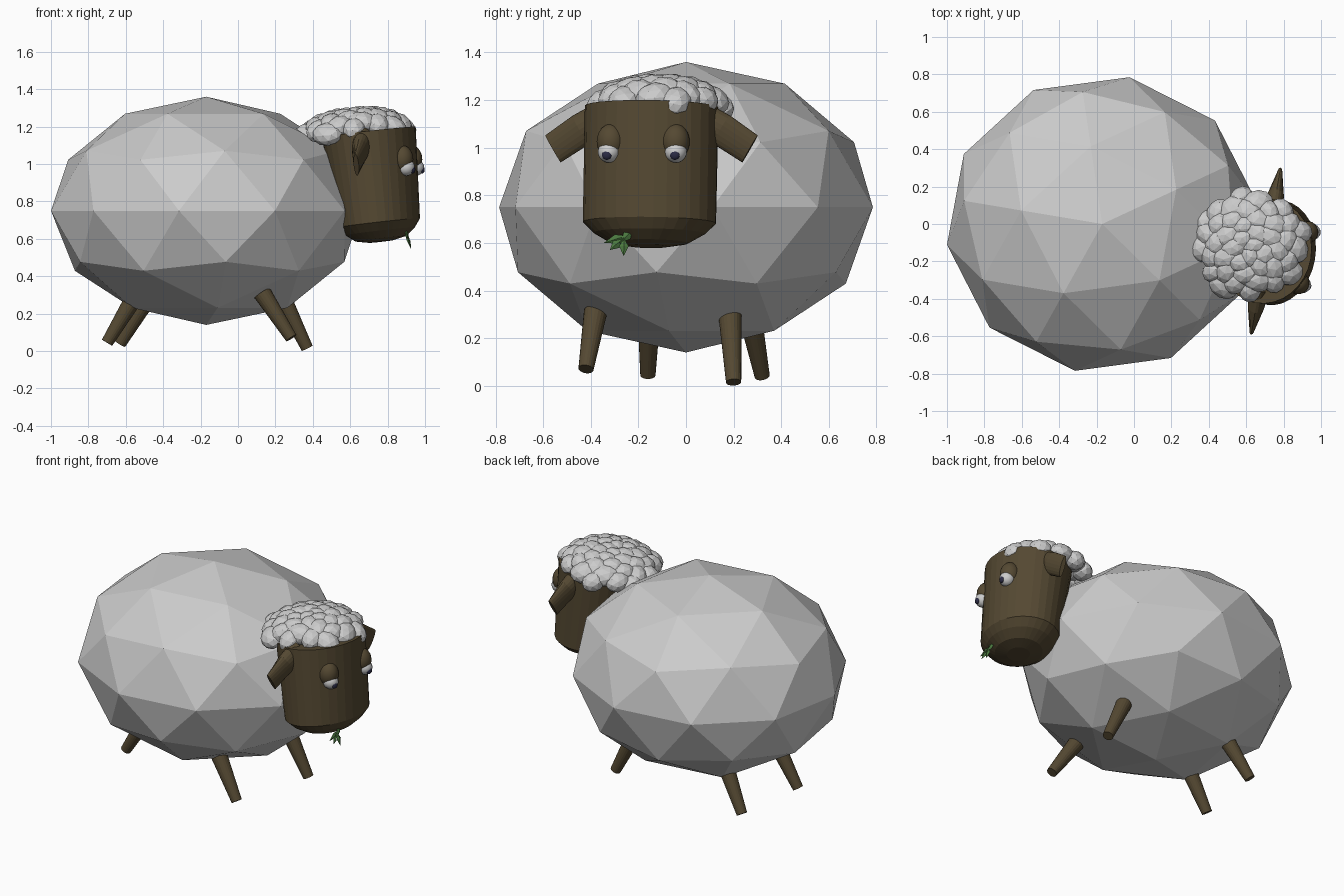
import bpy, bmesh, random
from math import sin, cos, pi, radians, sqrt
from mathutils import Vector, Matrix

if "Cube" in bpy.data.objects:
    bpy.data.objects.remove(bpy.data.objects["Cube"])

random.seed(4)


def material(name, rgb):
    m = bpy.data.materials.new(name)
    m.diffuse_color = (*rgb, 1)
    m.use_nodes = True
    m.node_tree.nodes["Principled BSDF"].inputs["Base Color"].default_value = m.diffuse_color
    return m


BROWN = material("brown", (0.09, 0.066, 0.032))
GREEN = material("green", (0.07, 0.19, 0.05))
DARK = material("pupil_dark", (0.025, 0.025, 0.06))


def finish(name, bm, mat=None, smooth=False):
    bmesh.ops.recalc_face_normals(bm, faces=bm.faces)
    me = bpy.data.meshes.new(name)
    bm.to_mesh(me)
    bm.free()
    if mat:
        me.materials.append(mat)
    for p in me.polygons:
        p.use_smooth = smooth
    ob = bpy.data.objects.new(name, me)
    bpy.context.collection.objects.link(ob)
    return ob


def loft(name, rings, mat, n=32, frame=Matrix()):
    """Skin elliptical rings given as (centre, half axis u, half axis v)."""
    bm = bmesh.new()
    loops = []
    for c, u, v in rings:
        c, u, v = Vector(c), Vector(u), Vector(v)
        loops.append([bm.verts.new(frame @ (c + u * cos(2 * pi * i / n) + v * sin(2 * pi * i / n)))
                      for i in range(n)])
    for a, b in zip(loops, loops[1:]):
        for i in range(n):
            j = (i + 1) % n
            bm.faces.new((a[i], a[j], b[j], b[i]))
    bm.faces.new(loops[0])
    bm.faces.new(loops[-1])
    return finish(name, bm, mat)


def ball(name, loc, size, mat=None, frame=Matrix(), rot=Matrix()):
    bm = bmesh.new()
    m = frame @ Matrix.Translation(loc) @ rot @ Matrix.Diagonal((*size, 1))
    bmesh.ops.create_uvsphere(bm, u_segments=20, v_segments=12, radius=1, matrix=m)
    return finish(name, bm, mat, True)


# Fleece body: stretched low-poly icosphere
bm = bmesh.new()
bmesh.ops.create_icosphere(bm, subdivisions=2, radius=1,
                           matrix=Matrix.Translation((-0.17, 0, 0.75))
                           @ Matrix.Diagonal((0.838, 0.797, 0.61, 1))
                           @ Matrix.Rotation(radians(26), 4, 'Z'))
finish("body_fleece", bm)

# Legs: tapered, splayed cylinders (top, bottom)
LEGS = {
    "front_leg_near": ((0.13, -0.38, 0.31), (0.285, -0.42, 0.07)),
    "front_leg_far": ((0.23, 0.185, 0.30), (0.37, 0.20, 0.015)),
    "back_leg_near": ((-0.54, -0.155, 0.31), (-0.70, -0.16, 0.045)),
    "back_leg_far": ((-0.48, 0.27, 0.29), (-0.63, 0.32, 0.04)),
}
for name, (top, bottom) in LEGS.items():
    axis = (Vector(bottom) - Vector(top)).normalized()
    u = axis.cross(Vector((0, 1, 0))).normalized()
    v = axis.cross(u)
    loft(name, [(top, u * 0.049, v * 0.049), (bottom, u * 0.032, v * 0.032)], BROWN, 20)

# Head frame: local x is the facing direction, turned ten degrees
HEAD = Matrix.Translation((0.705, -0.145, 0)) @ Matrix.Rotation(radians(-10), 4, 'Z')
down, fwd = Vector((0.115, 0, -0.993)), Vector((0.993, 0, 0.115))
rim = Vector((0.05, 0, 0.685))
# (distance below the chin rim, half depth, half width)
profile = [(-0.49, 0.252, 0.282), (0, 0.218, 0.282), (0.045, 0.185, 0.235),
           (0.085, 0.135, 0.165), (0.10, 0.065, 0.08)]
loft("head", [(rim + down * d, fwd * a, Vector((0, b, 0))) for d, a, b in profile],
     BROWN, 32, HEAD)

# Ears and eyes, mirrored across the head
for side, s in (("near", -1), ("far", 1)):
    up = Vector((0, s * 0.5, 0.86))
    loft("ear_" + side, [((0, s * 0.19, 1.135), (0.052, 0, 0), up * 0.07),
                         ((0, s * 0.30, 1.075), (0.045, 0, 0), up * 0.07),
                         ((0, s * 0.42, 0.995), (0.014, 0, 0), up * 0.066)],
         BROWN, 20, HEAD)
    ball("eyelid_" + side, (0.20, s * 0.138, 1.025), (0.06, 0.06, 0.075), BROWN, HEAD)
    ball("eyeball_" + side, (0.222, s * 0.143, 0.982), (0.047, 0.046, 0.045), None, HEAD)
    ball("pupil_" + side, (0.258, s * 0.145, 0.97), (0.014, 0.021, 0.021), DARK, HEAD)

# Curly wool cap: low-poly tufts spiralled over a shallow dome
bm = bmesh.new()
COUNT = 44
for i in range(COUNT):
    t = sqrt((i + 0.5) / COUNT)
    ang = i * 2.39996
    x = 0.62 + 0.275 * t * cos(ang)
    y = -0.11 + 0.262 * t * sin(ang)
    z = 1.25 - 0.085 * t ** 3 + 0.09 * (x - 0.62)
    r = random.uniform(0.066, 0.082)
    tilt = Matrix.Rotation(0.6 * t, 4, Vector((-sin(ang), cos(ang), 0)))
    spin = Matrix.Rotation(random.uniform(0, pi), 4, 'Z')
    bmesh.ops.create_icosphere(bm, subdivisions=2, radius=1,
                               matrix=Matrix.Translation((x, y, z)) @ tilt @ spin
                               @ Matrix.Diagonal((r * 1.1, r * 0.9, 0.058, 1)))
finish("wool_cap", bm)

# Sprig of grass at the mouth: a stem and folded diamond leaves
loft("sprig_stem", [((0.89, -0.215, 0.665), (0.005, 0, 0), (0, 0.005, 0)),
                    ((0.912, -0.285, 0.60), (0.005, 0, 0), (0, 0.005, 0))], GREEN, 8)
bm = bmesh.new()
for start, tip in (((0.90, -0.25, 0.63), (0.905, -0.345, 0.60)),
                   ((0.905, -0.27, 0.615), (0.915, -0.32, 0.57)),
                   ((0.905, -0.26, 0.62), (0.925, -0.262, 0.545)),
                   ((0.895, -0.225, 0.655), (0.91, -0.275, 0.60))):
    a, b = Vector(start), Vector(tip)
    mid = a.lerp(b, 0.45)
    wide = (b - a).cross(Vector((1, 0, 0))).normalized() * 0.02
    thick = Vector((0.009, 0, 0))
    va, vb = bm.verts.new(a), bm.verts.new(b)
    ring = [bm.verts.new(mid + o) for o in (wide, thick, -wide, -thick)]
    for k in range(4):
        bm.faces.new((va, ring[k], ring[(k + 1) % 4]))
        bm.faces.new((vb, ring[(k + 1) % 4], ring[k]))
finish("sprig_leaves", bm, GREEN)
